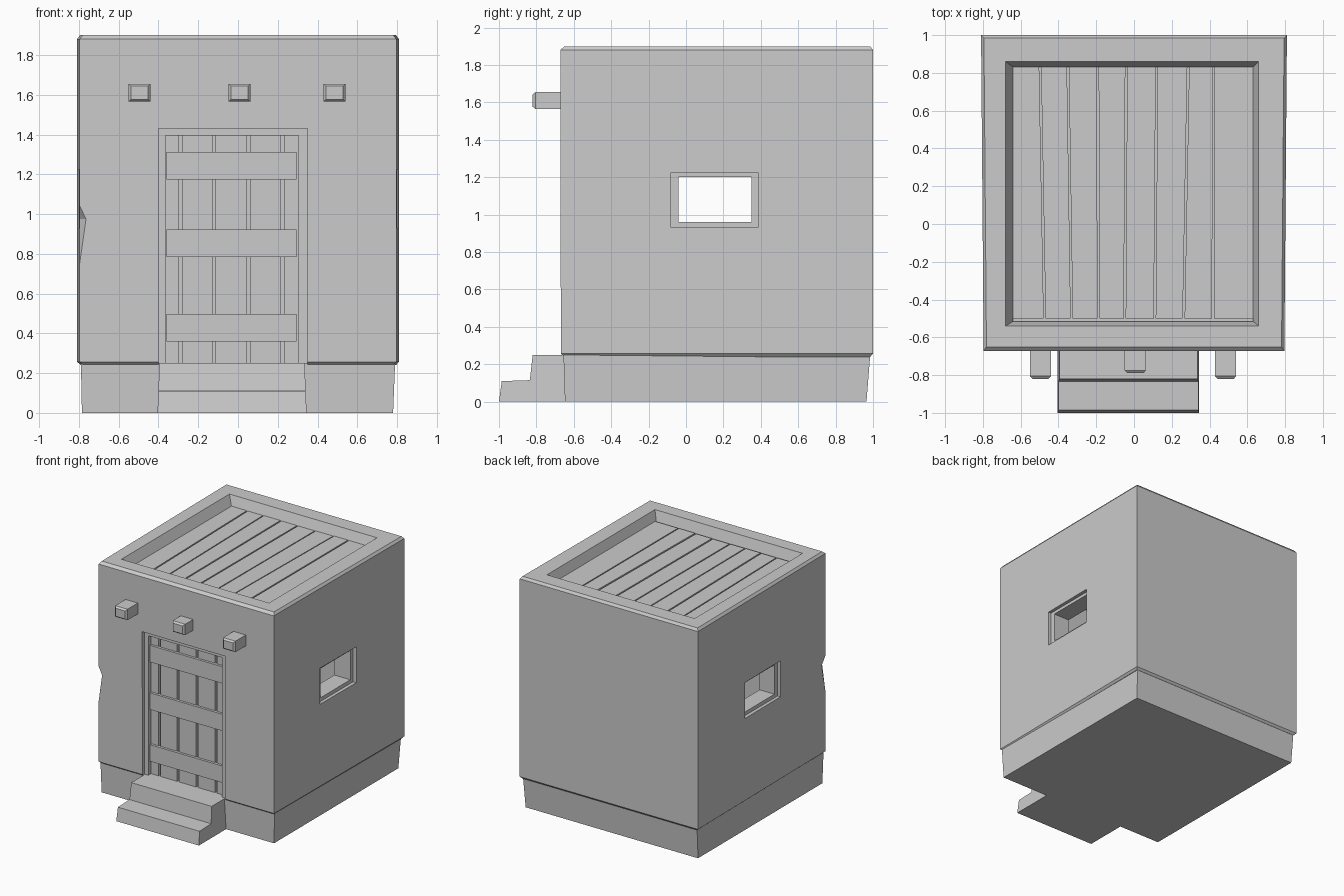
import bpy, bmesh, random

if "Cube" in bpy.data.objects:
    bpy.data.objects.remove(bpy.data.objects["Cube"])

random.seed(4)


def ring(axis, pos, a0, a1, b0, b1):
    """Rectangle across the given axis at pos; a and b are the other two axes in xyz order."""
    pts = []
    for a, b in ((a0, b0), (a1, b0), (a1, b1), (a0, b1)):
        p = [a, b]
        p.insert("xyz".index(axis), pos)
        pts.append(p)
    return pts


def loft(name, rings):
    """Closed flat-faced solid through a stack of rings."""
    bm = bmesh.new()
    loops = [[bm.verts.new(p) for p in r] for r in rings]
    n = len(loops[0])
    bm.faces.new(loops[0])
    bm.faces.new(loops[-1])
    for lo, hi in zip(loops, loops[1:]):
        for i in range(n):
            j = (i + 1) % n
            bm.faces.new((lo[i], lo[j], hi[j], hi[i]))
    bmesh.ops.recalc_face_normals(bm, faces=bm.faces[:])
    me = bpy.data.meshes.new(name)
    bm.to_mesh(me)
    bm.free()
    ob = bpy.data.objects.new(name, me)
    bpy.context.collection.objects.link(ob)
    return ob


def box(name, x0, x1, y0, y1, z0, z1):
    return loft(name, [ring('z', z, x0, x1, y0, y1) for z in (z0, z1)])


def cut(target, cutter):
    mod = target.modifiers.new("cut", 'BOOLEAN')
    mod.operation = 'DIFFERENCE'
    mod.solver = 'EXACT'
    mod.object = cutter
    bpy.context.view_layer.objects.active = target
    bpy.ops.object.modifier_apply(modifier=mod.name)
    bpy.data.objects.remove(cutter)


# Thick clay walls with a chamfered rim, slightly wider at the back
walls = loft("walls", [
    ring('z', 0.24, -0.78, 0.785, -0.65, 0.985),
    ring('z', 0.257, -0.80, 0.80, -0.669, 1.0),
    ring('z', 1.88, -0.80, 0.80, -0.672, 1.0),
    ring('z', 1.90, -0.785, 0.785, -0.65, 0.985)])
for v in walls.data.vertices:
    v.co.x *= 1.012 if v.co.y > 0 else 0.995

# Roof recess with a sloped inner rim
cut(walls, loft("roof_cutter", [
    ring('z', 1.76, -0.64, 0.63, -0.515, 0.83),
    ring('z', 1.82, -0.64, 0.63, -0.515, 0.83),
    ring('z', 1.90, -0.68, 0.66, -0.54, 0.86),
    ring('z', 1.95, -0.68, 0.66, -0.54, 0.86)]))

# Room inside
cut(walls, box("room_cutter", -0.64, 0.63, -0.5, 0.83, 0.3, 1.70))

# Window openings on both sides: shallow outer rebate and a smaller hole
for s in (-1, 1):
    cut(walls, loft("rebate_cutter", [
        ring('x', s * x, -0.08, 0.385, 0.93, 1.225) for x in (0.775, 0.9)]))
    cut(walls, loft("window_cutter", [
        ring('x', s * x, -0.04, 0.35, 0.96, 1.20) for x in (0.5, 0.85)]))

# Door recess: shallow surround, then the deeper door opening
cut(walls, box("surround_cutter", -0.40, 0.35, -0.8, -0.642, 0.15, 1.43))
cut(walls, box("door_cutter", -0.365, 0.305, -0.8, -0.58, 0.15, 1.395))

# Chip in the front left corner: a wedge whose ridge runs across the corner
ridge = ((-0.746, -0.70), (-0.827, -0.57))
cut(walls, loft("chip_cutter", [
    [(x, y, 0.975), (x - 0.062, y, 1.105), (x - 0.062, y, 0.535)] for x, y in ridge]))

# Base plinth
loft("base", [ring('z', 0, -0.785, 0.78, -0.647, 0.965),
              ring('z', 0.25, -0.79, 0.79, -0.655, 0.985)])

# Two front steps from a side profile
profile = [(-0.55, 0), (-1.0, 0), (-0.985, 0.11), (-0.835, 0.115), (-0.82, 0.25), (-0.55, 0.25)]
loft("front_steps", [[(x - s * 0.04 * z, y, z) for y, z in profile]
                     for x, s in ((-0.405, -1), (0.345, 1))])

# Roof boards, slightly crooked; the gaps are shallow
gaps = [-0.645, -0.485, -0.34, -0.19, -0.045, 0.115, 0.275, 0.42, 0.635]
skew = [0, 0.012, 0.01, 0.002, -0.004, -0.005, -0.012, -0.002, 0]
box("roof_deck", -0.64, 0.63, -0.515, 0.83, 1.75, 1.80)
for i in range(len(gaps) - 1):
    a, b = gaps[i] + 0.005, gaps[i + 1] - 0.005
    sa, sb = skew[i], skew[i + 1]
    z = 1.825 + random.uniform(-0.003, 0.003)
    foot = [(a + sa, -0.5), (b + sb, -0.5), (b - sb, 0.83), (a - sa, 0.83)]
    loft("roof_board", [[(x, y, h) for x, y in foot] for h in (1.77, z)])

# Door planks and cross boards
edges = [-0.373, -0.288, -0.12, 0.053, 0.225, 0.313]
for a, b in zip(edges, edges[1:]):
    box("door_plank", a + 0.008, b - 0.008, -0.607, -0.57, 0.24, 1.395)
for z in (0.36, 0.785, 1.175):
    box("door_cross_board", -0.36, 0.295, -0.627, -0.60, z, z + 0.137)

# Beam ends above the door
for x, y in ((-0.495, -0.82), (0.007, -0.79), (0.485, -0.82)):
    loft("beam_end", [
        ring('y', -0.6, x - 0.056, x + 0.056, 1.565, 1.655),
        ring('y', y + 0.015, x - 0.056, x + 0.056, 1.565, 1.655),
        ring('y', y, x - 0.043, x + 0.043, 1.577, 1.643)])
